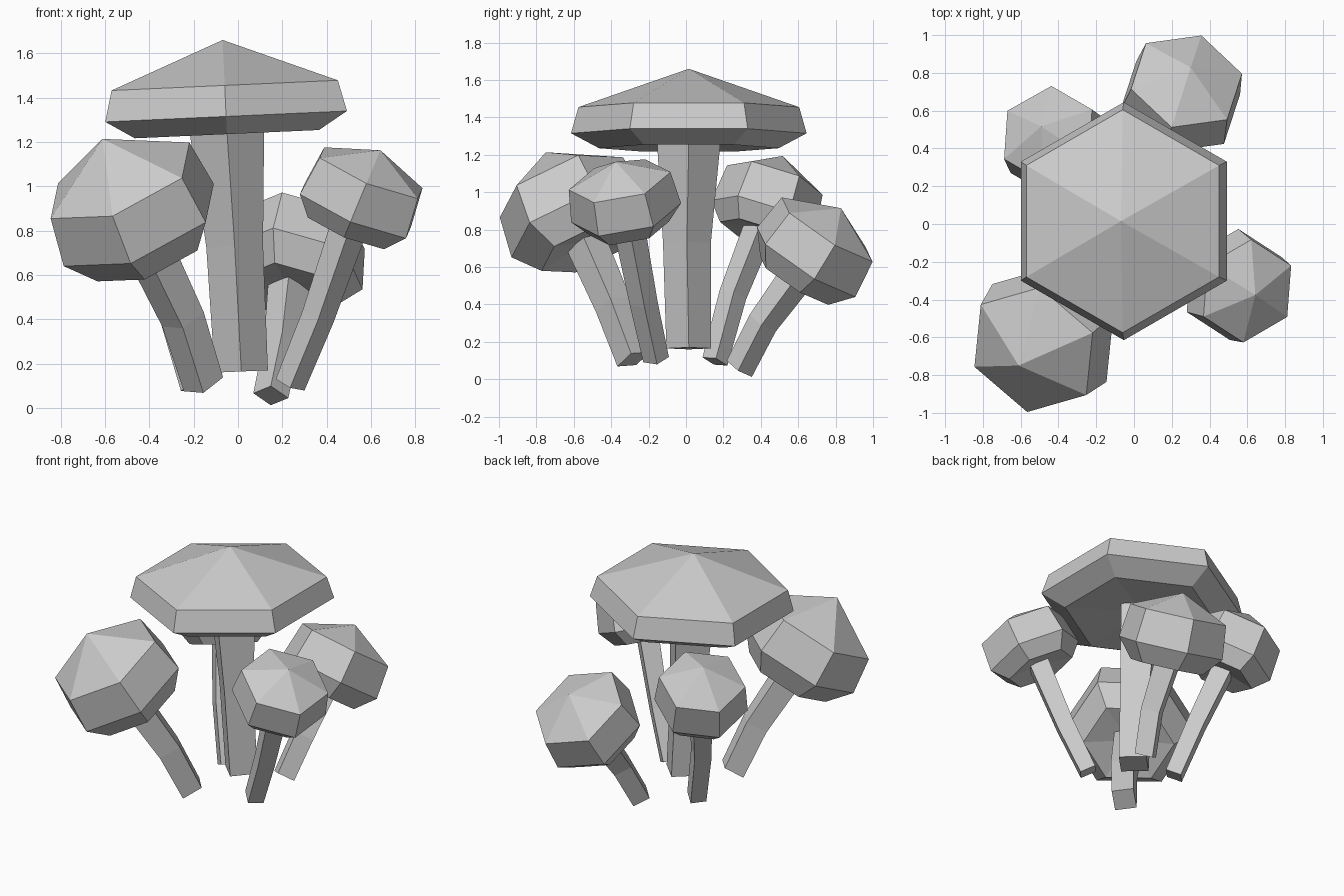
import bpy, math
from mathutils import Vector

if "Cube" in bpy.data.objects:
    bpy.data.objects.remove(bpy.data.objects["Cube"])


def ring(center, n, ref, r, sides):
    """Corner points of a regular polygon around axis n, first corner toward ref."""
    u = (ref - n * ref.dot(n)).normalized()
    v = n.cross(u)
    return [center + (u * math.cos(a) + v * math.sin(a)) * r
            for a in (2 * math.pi * i / sides for i in range(sides))]


def loft(name, rings, start=None, end=None):
    """Skin rings bottom to top; close ends with a point or a flat face."""
    s = len(rings[0])
    verts = [p for rg in rings for p in rg]
    faces = []
    for k in range(len(rings) - 1):
        for i in range(s):
            j = (i + 1) % s
            faces.append((k * s + i, k * s + j, (k + 1) * s + j, (k + 1) * s + i))
    last = (len(rings) - 1) * s
    if start is None:
        faces.append(tuple(reversed(range(s))))
    else:
        verts.append(start)
        faces += [((i + 1) % s, i, len(verts) - 1) for i in range(s)]
    if end is None:
        faces.append(tuple(last + i for i in range(s)))
    else:
        verts.append(end)
        faces += [(last + i, last + (i + 1) % s, len(verts) - 1) for i in range(s)]
    me = bpy.data.meshes.new(name)
    me.from_pydata([tuple(v) for v in verts], [], faces)
    me.update()
    ob = bpy.data.objects.new(name, me)
    bpy.context.collection.objects.link(ob)
    return ob


def mushroom(name, c, axis, ref, profile, peak, hollow, base, mid, radii):
    """Cap: profile of (height, radius) along axis from c. Stem: base, mid, under cap."""
    c, n, ref = Vector(c), Vector(axis).normalized(), Vector(ref)
    under = c + n * (profile[0][0] + hollow)
    loft(name + "_cap", [ring(c + n * h, n, ref, r, 6) for h, r in profile],
         under, c + n * peak)
    path = [Vector(base), Vector(mid), under]
    loft(name + "_stem", [ring(p, n, Vector((1, 0, 0)), r, 4)
                          for p, r in zip(path, radii)])


# Tall central mushroom with a wide flat cap
mushroom("central", (-0.06, 0.015, 1.455), (-0.045, 0, 1), (0, 1, 0),
         [(-0.22, 0.48), (-0.14, 0.63), (0, 0.59)], 0.205, 0.04,
         (0.015, 0.015, 0.165), (-0.015, 0.005, 0.73), (0.12, 0.128, 0.17))

# Four smaller mushrooms leaning outward
mushroom("front_left", (-0.532, -0.666, 1.026), (-0.36, -0.38, 0.855), (0.312, 0.09, 0.17),
         [(-0.38, 0.28), (-0.235, 0.398), (0, 0.368)], 0.22, 0.04,
         (-0.156, -0.28, 0.107), (-0.248, -0.39, 0.40), (0.095, 0.1, 0.11))
mushroom("front_right", (0.60, -0.355, 1.06), (0.376, -0.187, 0.907), (0.237, 0.138, -0.07),
         [(-0.28, 0.215), (-0.187, 0.299), (0, 0.277)], 0.113, 0.03,
         (0.235, -0.16, 0.105), (0.36, -0.227, 0.41), (0.07, 0.075, 0.085))
mushroom("back_right", (0.278, 0.755, 0.80), (0.162, 0.535, 0.83), (-0.079, -0.243, 0.172),
         [(-0.33, 0.23), (-0.21, 0.333), (0, 0.308)], 0.138, 0.03,
         (0.148, 0.285, 0.056), (0.20, 0.41, 0.30), (0.08, 0.083, 0.095))
mushroom("back_left", (-0.455, 0.475, 1.065), (-0.255, 0.30, 0.92), (0.018, 0.26, -0.08),
         [(-0.31, 0.21), (-0.21, 0.29), (0, 0.268)], 0.14, 0.03,
         (-0.19, 0.155, 0.095), (-0.29, 0.25, 0.45), (0.07, 0.075, 0.085))
